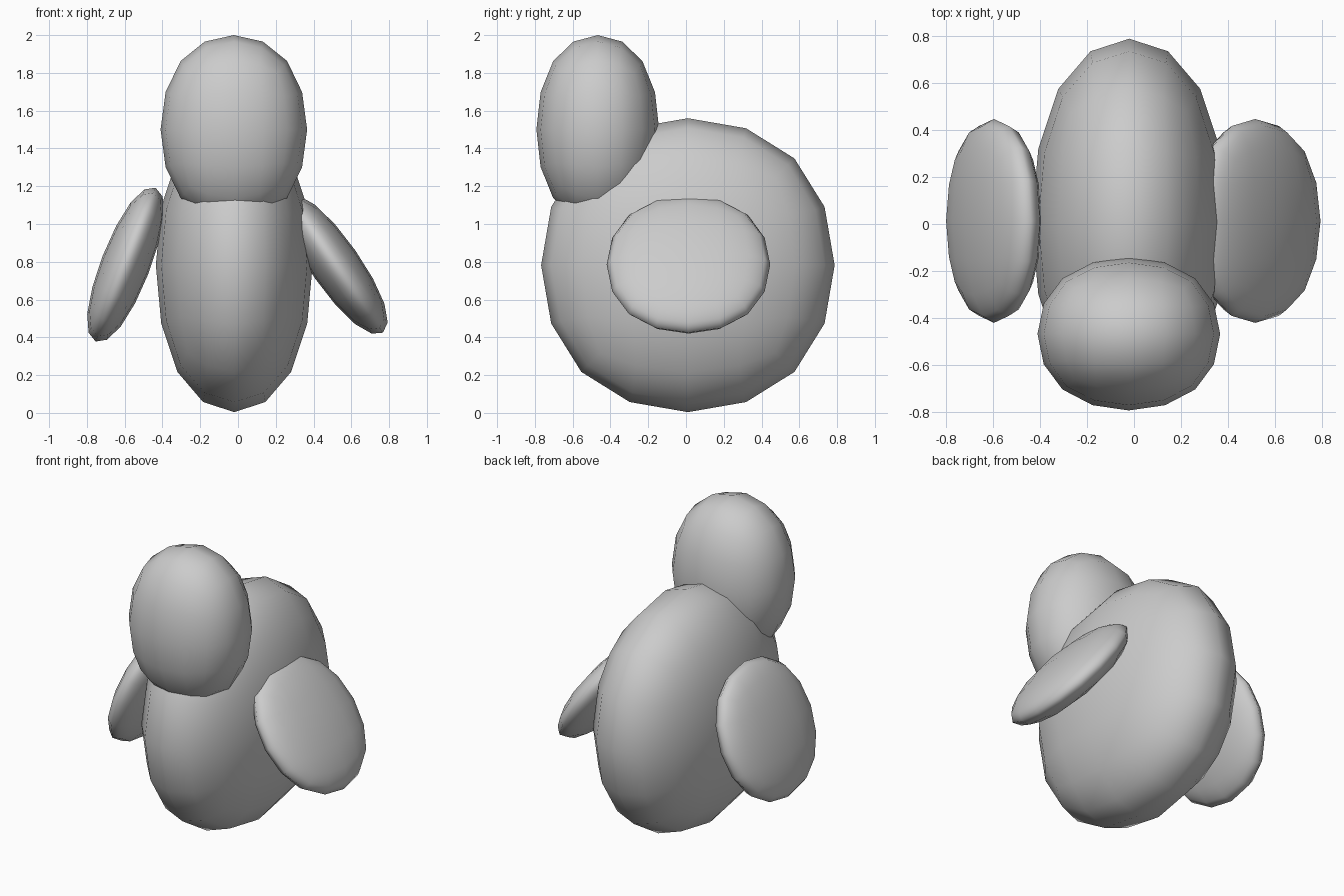
import bpy
import math

if "Cube" in bpy.data.objects:
    bpy.data.objects.remove(bpy.data.objects["Cube"])


def blob(name, centre, radii, tilt=0.0):
    """Cube rounded by two subdivision levels, scaled to the given radii."""
    bpy.ops.mesh.primitive_cube_add(size=2)
    obj = bpy.context.object
    obj.name = name
    mod = obj.modifiers.new("round", 'SUBSURF')
    mod.levels = mod.render_levels = 2
    bpy.ops.object.modifier_apply(modifier=mod.name)
    # Normalise the rounded cube to unit radius before scaling
    size = max(v.co.z for v in obj.data.vertices)
    for v in obj.data.vertices:
        v.co /= size
    bpy.ops.object.shade_smooth()
    obj.scale = radii
    obj.rotation_euler = (0, math.radians(tilt), 0)
    obj.location = centre
    return obj


# Body and head
blob("body", (-0.02, 0.01, 0.782), (0.415, 0.777, 0.778))
blob("head", (-0.022, -0.467, 1.50), (0.388, 0.325, 0.50))

# Wings, tilted outward by different amounts
blob("wing_right", (0.515, 0.013, 0.785), (0.13, 0.433, 0.44), -35)
blob("wing_left", (-0.595, 0.013, 0.785), (0.13, 0.433, 0.437), 21.3)
